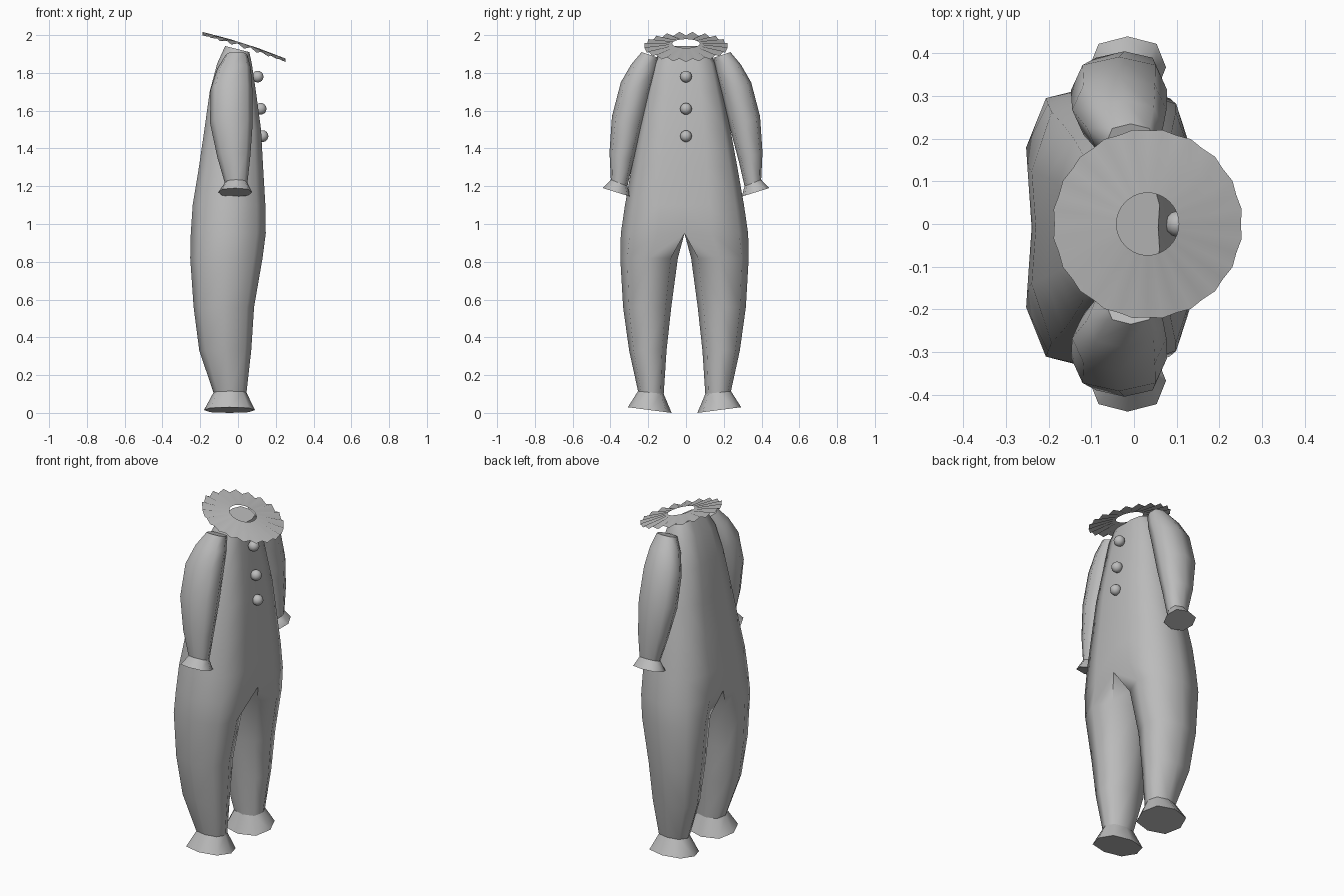
import bpy, bmesh
from math import sin, cos, pi, radians, copysign
from mathutils import Vector

if "Cube" in bpy.data.objects:
    bpy.data.objects.remove(bpy.data.objects["Cube"], do_unlink=True)

cloth = bpy.data.materials.new("grey cloth")
cloth.use_nodes = True
cloth.diffuse_color = (0.5, 0.5, 0.5, 1)
cloth.node_tree.nodes["Principled BSDF"].inputs["Base Color"].default_value = (0.5, 0.5, 0.5, 1)

SIDES = 8


def make_object(name, bm, angle=60):
    bmesh.ops.recalc_face_normals(bm, faces=bm.faces)
    mesh = bpy.data.meshes.new(name)
    bm.to_mesh(mesh)
    bm.free()
    obj = bpy.data.objects.new(name, mesh)
    bpy.context.collection.objects.link(obj)
    mesh.materials.append(cloth)
    bpy.ops.object.select_all(action='DESELECT')
    obj.select_set(True)
    bpy.context.view_layer.objects.active = obj
    bpy.ops.object.shade_smooth_by_angle(angle=radians(angle))
    return obj


def boxy(v):
    """Slightly squared-off circle coordinate."""
    return copysign(abs(v) ** 0.8, v) if abs(v) > 1e-6 else 0.0


def limb_ring(y_in, z_in, y_out, z_out, x_back, x_front):
    """Tilted rounded ring between an inner and an outer point."""
    pts = []
    for k in range(SIDES):
        a = 2 * pi * k / SIDES
        t = 0.5 + 0.5 * boxy(cos(a))
        x = (x_back + x_front) / 2 + (x_front - x_back) / 2 * boxy(sin(a))
        pts.append(Vector((x, y_in + (y_out - y_in) * t, z_in + (z_out - z_in) * t)))
    return pts


def torso_ring(z, y_out, x_back, x_front, slope=0.0):
    """Half ring whose inner points lie on the middle plane."""
    pts = []
    for k in range(SIDES):
        a = 2 * pi * k / SIDES
        c = cos(a)
        y = 0 if c < -0.1 else y_out * (0.42 + 0.58 * boxy(c))
        s = boxy(sin(a))
        if 0 > c > -0.9 and y == 0:
            s = copysign(0.95, s)
        x = (x_back + x_front) / 2 + (x_front - x_back) / 2 * s
        pts.append(Vector((x, y, z + slope * x)))
    return pts


def loft(rings):
    bm = bmesh.new()
    loops = [[bm.verts.new(p) for p in r] for r in rings]
    for a, b in zip(loops, loops[1:]):
        for i in range(SIDES):
            j = (i + 1) % SIDES
            bm.faces.new((a[i], a[j], b[j], b[i]))
    bm.faces.new(loops[0])
    bm.faces.new(loops[-1])
    return bm


def mirrored(rings, side):
    return [[Vector((p.x, p.y * side, p.z)) for p in r] for r in rings]


# Legs flowing into the torso: half body, mirrored and welded
leg = [limb_ring(*v) for v in (
    (0.11, 0.10, 0.246, 0.115, -0.13, 0.045),
    (0.095, 0.33, 0.293, 0.33, -0.205, 0.07),
    (0.07, 0.56, 0.325, 0.56, -0.235, 0.085),
    (0.035, 0.82, 0.34, 0.82, -0.253, 0.13))]
torso = [torso_ring(*v) for v in (
    (0.95, 0.337, -0.25, 0.147),
    (1.1, 0.315, -0.24, 0.145),
    (1.3, 0.28, -0.207, 0.133),
    (1.5, 0.243, -0.178, 0.122),
    (1.7, 0.2, -0.15, 0.095),
    (1.85, 0.165, -0.11, 0.073),
    (1.925, 0.125, -0.068, 0.06, -0.25))]
bm = loft(leg + torso)
inner = [f for f in bm.faces if all(abs(v.co.y) < 1e-5 for v in f.verts)]
bmesh.ops.delete(bm, geom=inner, context='FACES')
dup = bmesh.ops.duplicate(bm, geom=bm.verts[:] + bm.edges[:] + bm.faces[:])["geom"]
for v in dup:
    if isinstance(v, bmesh.types.BMVert):
        v.co.y *= -1
bmesh.ops.reverse_faces(bm, faces=[f for f in dup if isinstance(f, bmesh.types.BMFace)])
bmesh.ops.remove_doubles(bm, verts=bm.verts, dist=0.0005)
body = make_object("suit_body", bm)
body.location.y = -0.008

# Sleeves, sleeve cuffs and leg cuffs
sleeve = [limb_ring(*v) for v in (
    (0.31, 1.2, 0.398, 1.235, -0.07, 0.05),
    (0.28, 1.33, 0.405, 1.38, -0.11, 0.065),
    (0.235, 1.5, 0.392, 1.57, -0.148, 0.078),
    (0.19, 1.68, 0.345, 1.75, -0.145, 0.076),
    (0.16, 1.8, 0.29, 1.845, -0.11, 0.068),
    (0.145, 1.88, 0.235, 1.91, -0.065, 0.05))]
sleeve_cuff = [limb_ring(0.295, 1.145, 0.44, 1.19, -0.105, 0.075), sleeve[0]]
leg_cuff = [limb_ring(0.068, 0, 0.3, 0.03, -0.18, 0.09), leg[0]]
for label, side in (("left", 1), ("right", -1)):
    make_object(label + "_sleeve", loft(mirrored(sleeve, side)))
    make_object(label + "_sleeve_cuff", loft(mirrored(sleeve_cuff, side)))
    cuff = make_object(label + "_leg_cuff", loft(mirrored(leg_cuff, side)))
    cuff.location.y = -0.008

# Ruffled collar: tilted ring with a pleated rim
PLEATS = 20
bm = bmesh.new()
loops = []
for r, wave in ((0.073, 0.0), (0.12, 0.003), (0.17, 0.006), (0.221, 0.009)):
    loop = []
    for k in range(PLEATS * 2):
        a = pi * k / PLEATS
        up = 1 if k % 2 else -1
        rr = r + up * wave * 0.25
        x = 0.032 + rr * cos(a)
        z = 1.955 - 0.32 * rr * cos(a) - 0.12 * (r - 0.073) + up * wave
        loop.append(bm.verts.new((x, rr * sin(a), z)))
    loops.append(loop)
for a, b in zip(loops, loops[1:]):
    for i in range(PLEATS * 2):
        j = (i + 1) % (PLEATS * 2)
        bm.faces.new((a[i], b[i], b[j], a[j]))
collar = make_object("ruffled_collar", bm)

# Three round buttons down the front
for n, (x, z) in enumerate(((0.104, 1.78), (0.12, 1.61), (0.13, 1.465))):
    bm = bmesh.new()
    bmesh.ops.create_uvsphere(bm, u_segments=12, v_segments=8, radius=0.031)
    button = make_object("button_%d" % (n + 1), bm)
    button.location = (x, 0, z)
